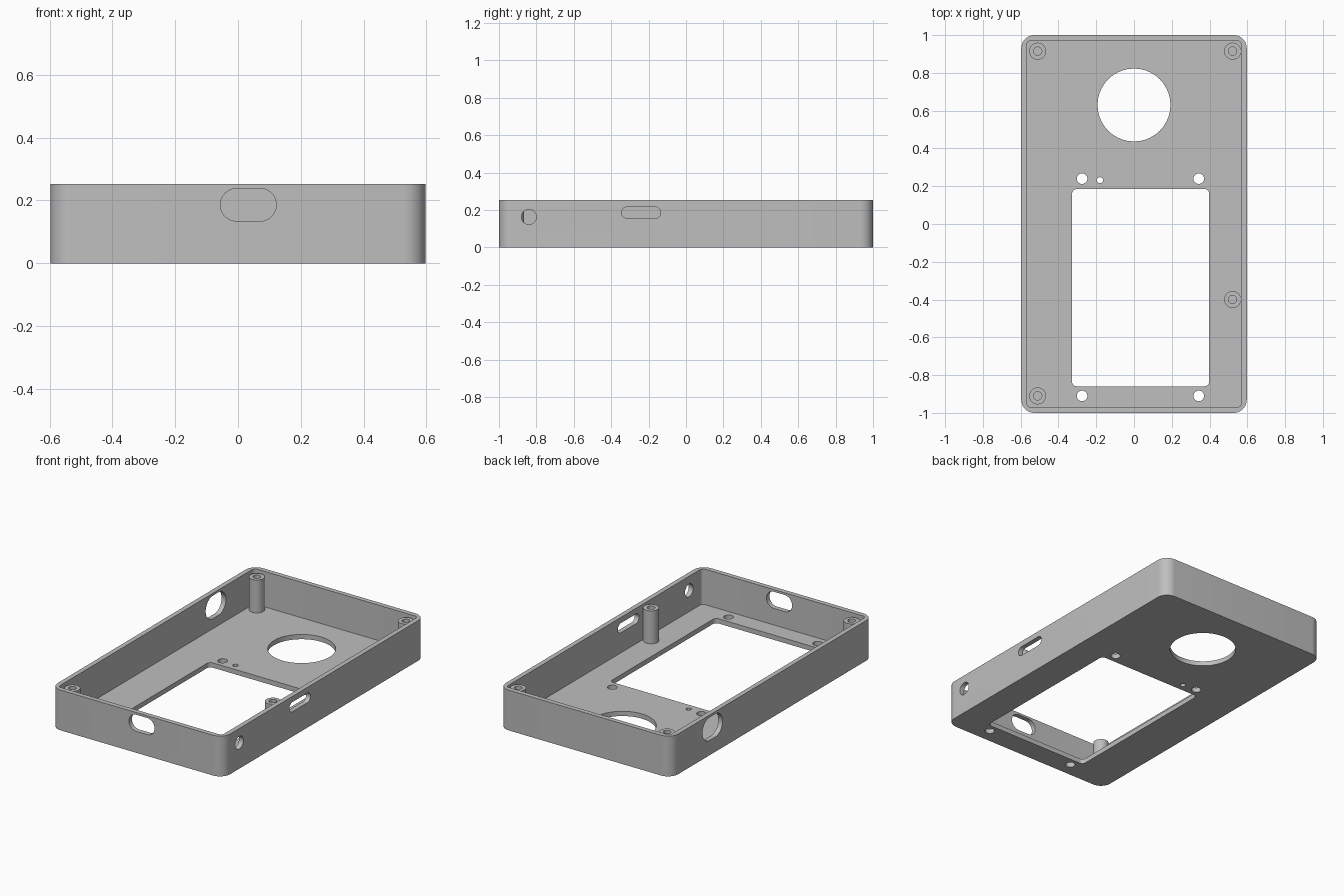
import bpy, bmesh
from math import cos, sin, pi, radians
from mathutils import Matrix, Vector

cube = bpy.data.objects.get("Cube")
if cube:
    bpy.data.objects.remove(cube, do_unlink=True)

grey = bpy.data.materials.new("plain grey")
grey.use_nodes = True
colour = (0.52, 0.52, 0.52, 1)
grey.diffuse_color = colour
grey.node_tree.nodes["Principled BSDF"].inputs["Base Color"].default_value = colour

HALF_X, HALF_Y, HEIGHT = 0.597, 1.0, 0.252
WALL, FLOOR, BOSS_TOP = 0.03, 0.03, 0.236

# Local axes of each cutting plane: outline u, outline v, depth
AXES = {
    "z": ((1, 0, 0), (0, 1, 0), (0, 0, 1)),
    "x": ((0, 1, 0), (0, 0, 1), (1, 0, 0)),
    "y": ((1, 0, 0), (0, 0, 1), (0, -1, 0)),
}


def rounded_prism(name, centre, half, radius, low, high, axis="z", steps=10):
    """Extruded rounded rectangle; a full radius gives a slot or a disc."""
    bm = bmesh.new()
    frame = Matrix(AXES[axis]).transposed()
    ring = []
    for corner, (sx, sy) in enumerate(((1, 1), (-1, 1), (-1, -1), (1, -1))):
        for i in range(steps + 1):
            a = (corner + i / steps) * pi / 2
            u = centre[0] + sx * (half[0] - radius) + radius * cos(a)
            v = centre[1] + sy * (half[1] - radius) + radius * sin(a)
            ring.append(bm.verts.new(frame @ Vector((u, v, low))))
    base = bm.faces.new(ring)
    top = bmesh.ops.extrude_face_region(bm, geom=[base])["geom"]
    bmesh.ops.translate(bm, vec=frame @ Vector((0, 0, high - low)),
                        verts=[g for g in top if isinstance(g, bmesh.types.BMVert)])
    bmesh.ops.remove_doubles(bm, verts=bm.verts, dist=1e-5)
    bmesh.ops.recalc_face_normals(bm, faces=bm.faces)
    mesh = bpy.data.meshes.new(name)
    bm.to_mesh(mesh)
    bm.free()
    mesh.materials.append(grey)
    obj = bpy.data.objects.new(name, mesh)
    bpy.context.collection.objects.link(obj)
    return obj


def disc(name, centre, radius, low, high, axis="z"):
    return rounded_prism(name, centre, (radius, radius), radius, low, high, axis)


def cut(obj, cutters):
    """Subtract the cutters, bake the result and remove them."""
    for cutter in cutters:
        cutter.hide_render = True
        mod = obj.modifiers.new("cut", "BOOLEAN")
        mod.operation, mod.solver, mod.object = "DIFFERENCE", "EXACT", cutter
    graph = bpy.context.evaluated_depsgraph_get()
    mesh = bpy.data.meshes.new_from_object(obj.evaluated_get(graph))
    obj.modifiers.clear()
    obj.data = mesh
    for cutter in cutters:
        bpy.data.objects.remove(cutter, do_unlink=True)


def smooth(obj):
    bpy.ops.object.select_all(action="DESELECT")
    obj.select_set(True)
    bpy.context.view_layer.objects.active = obj
    bpy.ops.object.shade_smooth_by_angle(angle=radians(30))


# Open tray with its hollow and openings
tray = rounded_prism("tray", (0, 0), (HALF_X, HALF_Y), 0.07, 0, HEIGHT)
cutters = [
    rounded_prism("hollow", (0, 0), (HALF_X - WALL, HALF_Y - WALL), 0.02, FLOOR, 0.4),
    rounded_prism("window", (0.035, -0.337), (0.363, 0.522), 0.025, -0.1, 0.1),
    disc("round_opening", (0, 0.63), 0.193, -0.1, 0.1),
    disc("pin_hole", (-0.18, 0.232), 0.016, -0.1, 0.1),
    # Wall openings
    rounded_prism("front_slot", (0.033, 0.186), (0.089, 0.052), 0.052, 0.9, 1.1, "y"),
    rounded_prism("left_slot", (-0.24, 0.186), (0.105, 0.03), 0.03, 0.5, 0.7, "x"),
    disc("left_hole", (-0.84, 0.163), 0.04, 0.5, 0.7, "x"),
    rounded_prism("right_slot", (0.59, 0.165), (0.1, 0.072), 0.072, -0.7, -0.5, "x"),
]
for x in (-0.275, 0.343):
    for y in (0.24, -0.91):
        cutters.append(disc("screw_hole", (x, y), 0.028, -0.1, 0.1))
cut(tray, cutters)
smooth(tray)

# Screw bosses with blind holes
bosses = {
    "back_right_boss": (-0.51, 0.915),
    "back_left_boss": (0.522, 0.915),
    "middle_left_boss": (0.522, -0.4),
    "front_right_boss": (-0.51, -0.91),
}
for name, spot in bosses.items():
    boss = disc(name, spot, 0.045, FLOOR - 0.005, BOSS_TOP)
    cut(boss, [disc("bore", spot, 0.022, 0.08, 0.4)])
    smooth(boss)
